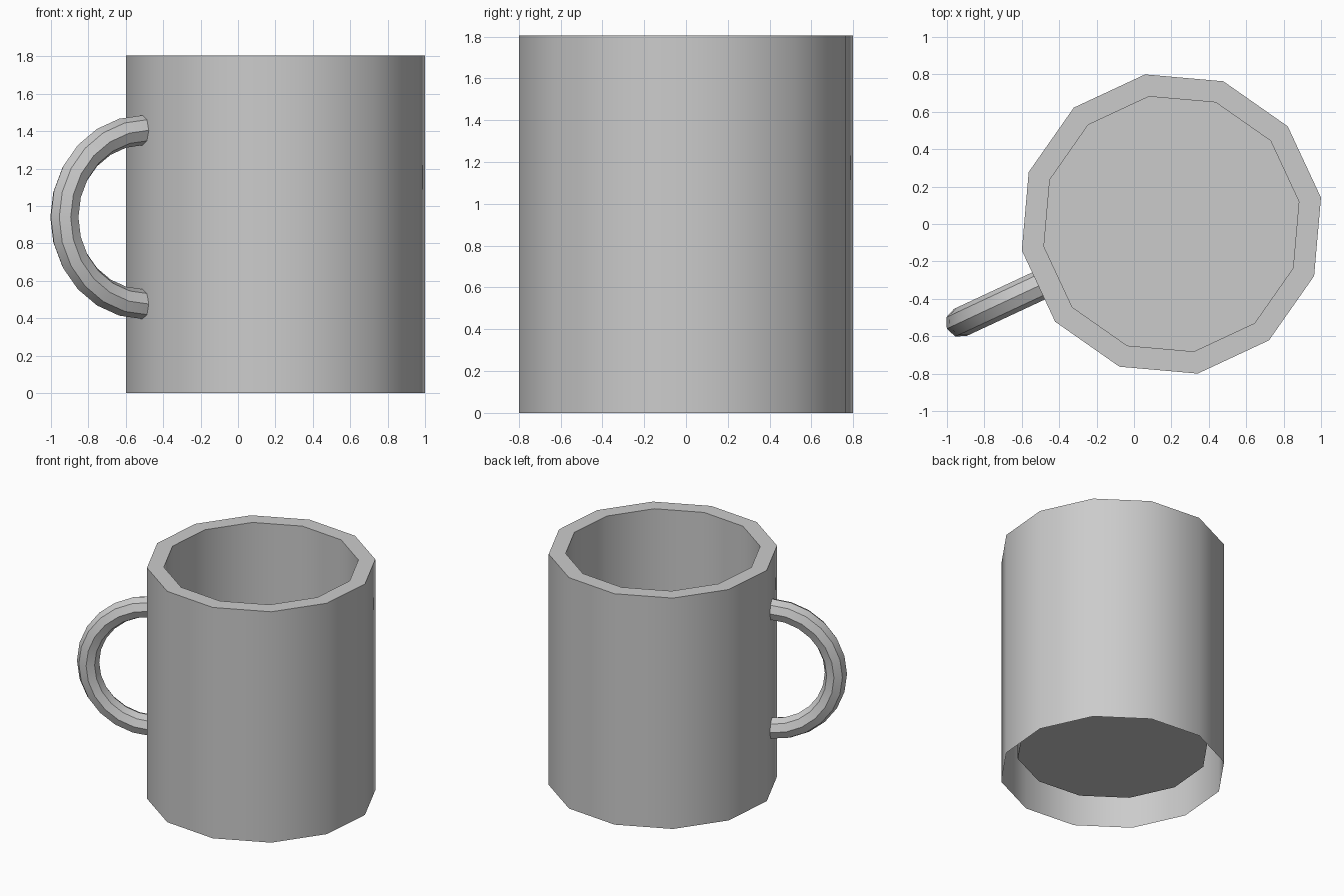
import bpy, bmesh
from math import cos, sin, pi, radians

if "Cube" in bpy.data.objects:
    bpy.data.objects.remove(bpy.data.objects["Cube"])

AXIS_X = 0.2          # centre line of the cup
SIDES = 12
PHASE = radians(10)
HEIGHT = 1.805


def make_object(name, bm):
    mesh = bpy.data.meshes.new(name)
    bm.to_mesh(mesh)
    bm.free()
    obj = bpy.data.objects.new(name, mesh)
    bpy.context.collection.objects.link(obj)
    bpy.ops.object.select_all(action='DESELECT')
    obj.select_set(True)
    bpy.context.view_layer.objects.active = obj
    bpy.ops.object.shade_smooth_by_angle(angle=radians(40))
    return obj


def bridge(bm, a, b, smooth=True):
    n = len(a)
    for i in range(n):
        j = (i + 1) % n
        bm.faces.new((a[i], a[j], b[j], b[i]))


# Cup: outer wall, rim, inner wall and raised floor (open underneath)
bm = bmesh.new()
profile = [(0.812, 0), (0.812, HEIGHT), (0.692, HEIGHT), (0.692, 0.18)]
rings = []
for r, z in profile:
    angles = [PHASE + 2 * pi * i / SIDES for i in range(SIDES)]
    rings.append([bm.verts.new((AXIS_X + r * cos(a), r * sin(a), z)) for a in angles])
for lower, upper in zip(rings, rings[1:]):
    bridge(bm, lower, upper)
bm.faces.new(rings[-1])
make_object("cup_body", bm)

# Handle: half ring of octagonal tube, standing out from the middle of one side
bm = bmesh.new()
direction = PHASE + radians(195)
centre_out, centre_z = 0.78, 0.94
ring_radius, tube_radius = 0.465, 0.08
STEPS, TUBE_SIDES = 12, 8
rings = []
for s in range(STEPS + 1):
    t = -pi / 2 + pi * s / STEPS
    ring = []
    for k in range(TUBE_SIDES):
        a = 2 * pi * k / TUBE_SIDES
        d = ring_radius + tube_radius * cos(a)
        out, side = centre_out + d * cos(t), tube_radius * sin(a)
        ring.append(bm.verts.new((
            AXIS_X + out * cos(direction) - side * sin(direction),
            out * sin(direction) + side * cos(direction),
            centre_z + d * sin(t))))
    rings.append(ring)
for a, b in zip(rings, rings[1:]):
    bridge(bm, a, b)
bmesh.ops.recalc_face_normals(bm, faces=bm.faces)
handle = make_object("handle", bm)
bpy.ops.object.shade_smooth_by_angle(angle=radians(60))
